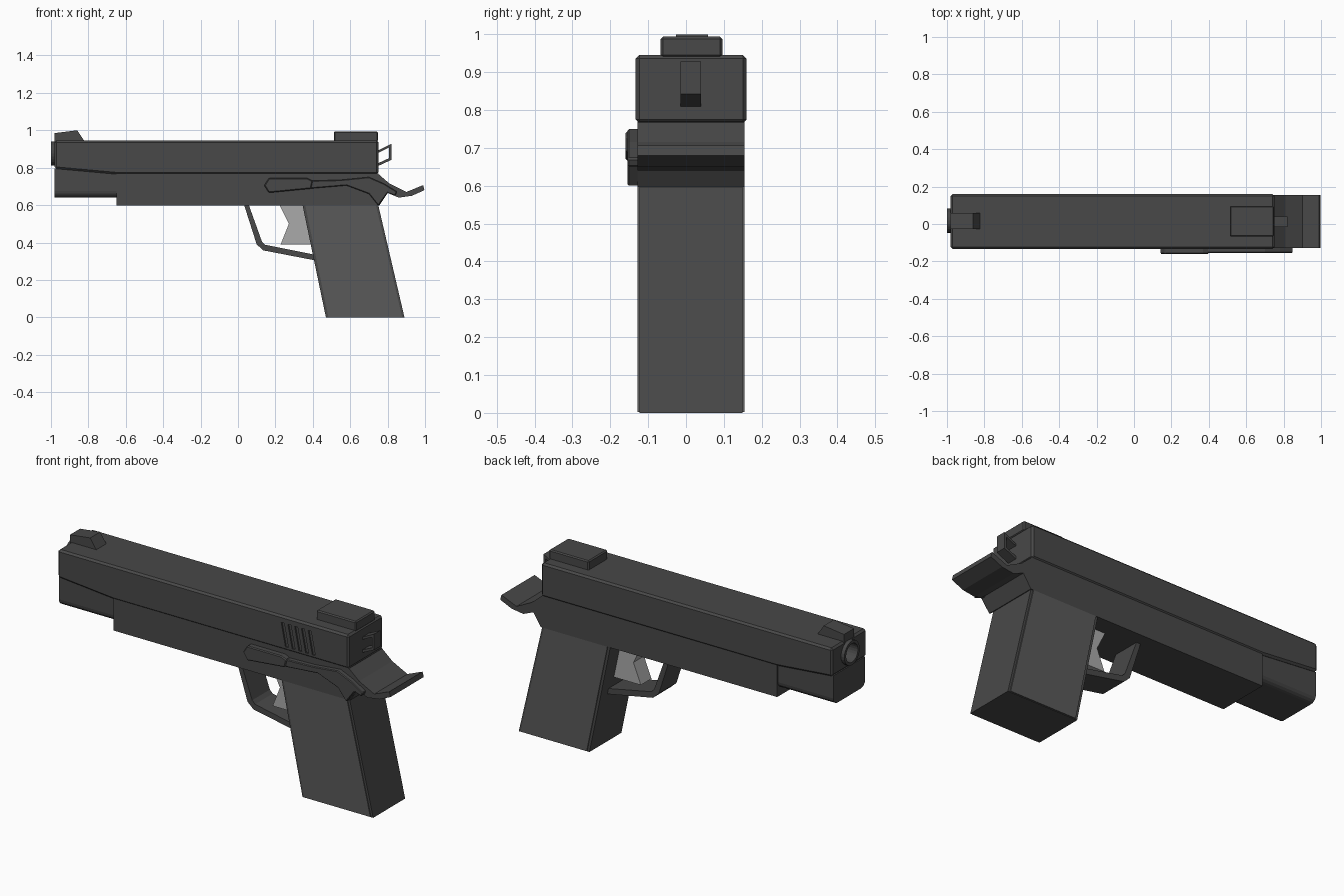
import bpy, bmesh
from math import pi
from mathutils import Matrix

if "Cube" in bpy.data.objects:
    bpy.data.objects.remove(bpy.data.objects["Cube"])

MID = 0.013  # y of the centre plane


def material(name, v):
    m = bpy.data.materials.new(name)
    m.diffuse_color = (v, v, v, 1)
    m.use_nodes = True
    m.node_tree.nodes["Principled BSDF"].inputs["Base Color"].default_value = m.diffuse_color
    return m


DARK = material("dark_metal", 0.065)
PANEL = material("grip_grey", 0.1)
LIGHT = material("light_metal", 0.4)


def finish(bm, name, mat):
    bmesh.ops.recalc_face_normals(bm, faces=bm.faces)
    me = bpy.data.meshes.new(name)
    bm.to_mesh(me)
    bm.free()
    me.materials.append(mat)
    ob = bpy.data.objects.new(name, me)
    bpy.context.collection.objects.link(ob)
    return ob


def add_prism(bm, pts, y0, y1):
    a = [bm.verts.new((x, y0, z)) for x, z in pts]
    b = [bm.verts.new((x, y1, z)) for x, z in pts]
    bm.faces.new(a)
    bm.faces.new(b[::-1])
    for i in range(len(pts)):
        j = (i + 1) % len(pts)
        bm.faces.new((a[i], b[i], b[j], a[j]))


def prism(name, pts, y0, y1, mat=DARK, bevel=0, segments=1):
    """Side profile in x, z pushed from y0 to y1."""
    bm = bmesh.new()
    add_prism(bm, pts, y0, y1)
    ob = finish(bm, name, mat)
    if bevel:
        mod = ob.modifiers.new("bevel", 'BEVEL')
        mod.width = bevel
        mod.segments = segments
    return ob


def cut(ob, cutter):
    mod = ob.modifiers.new("cut", 'BOOLEAN')
    mod.operation = 'DIFFERENCE'
    mod.solver = 'EXACT'
    mod.object = cutter
    cutter.hide_render = True
    cutter.hide_set(True)


def x_cylinder(name, x0, x1, r, y, z):
    bm = bmesh.new()
    bmesh.ops.create_cone(
        bm, cap_ends=True, segments=24, radius1=r, radius2=r, depth=x1 - x0,
        matrix=Matrix.Translation(((x0 + x1) / 2, y, z)) @ Matrix.Rotation(pi / 2, 4, 'Y'))
    return finish(bm, name, DARK)


# Slide, with muzzle bore and slanted grooves on one side
slide = prism("slide", [(-0.98, 0.795), (-0.65, 0.765), (0.75, 0.765),
                        (0.75, 0.946), (-0.98, 0.946)], -0.133, 0.16, bevel=0.01)
bm = bmesh.new()
for i in range(5):
    x = 0.35 + 0.04 * i
    add_prism(bm, [(x, 0.91), (x + 0.018, 0.91), (x + 0.043, 0.785), (x + 0.025, 0.785)],
              -0.2, -0.125)
cut(slide, finish(bm, "groove_cutter", DARK))
cut(slide, x_cylinder("muzzle_cutter", -1.1, -0.85, 0.064, 0.018, 0.876))

# Barrel tube
barrel = x_cylinder("barrel", -1.0, -0.84, 0.065, 0.018, 0.876)
cut(barrel, x_cylinder("bore_cutter", -1.1, -0.88, 0.05, 0.018, 0.876))

# Frame and rounded dust cover
prism("frame", [(-0.65, 0.597), (0.75, 0.597), (0.75, 0.77), (-0.65, 0.77)], -0.128, 0.154)
bm = bmesh.new()
add_prism(bm, [(-0.98, 0.64), (-0.64, 0.64), (-0.64, 0.765), (-0.98, 0.797)], -0.122, 0.148)
low = [e for e in bm.edges if all(v.co.z < 0.65 for v in e.verts)
       and abs(e.verts[0].co.x - e.verts[1].co.x) > 0.1]
bmesh.ops.bevel(bm, geom=low, offset=0.035, segments=4, profile=0.5, affect='EDGES')
finish(bm, "dust_cover", DARK)

# Beavertail behind the frame
prism("beavertail", [(0.74, 0.597), (0.75, 0.767), (0.81, 0.715), (0.9, 0.67), (0.99, 0.707),
                     (0.997, 0.68), (0.93, 0.65), (0.86, 0.64), (0.80, 0.665), (0.755, 0.597)],
      -0.128, 0.154)

# Grip core and side panels
prism("grip", [(0.345, 0.6), (0.75, 0.6), (0.89, 0), (0.47, 0)], -0.123, 0.149)
panel = [(0.36, 0.597), (0.738, 0.597), (0.877, 0.003), (0.483, 0.003)]
for name, y0, y1 in (("grip_panel_front", -0.128, -0.12), ("grip_panel_back", 0.146, 0.154)):
    prism(name, panel, y0, y1, PANEL)

# Trigger and guard
prism("trigger", [(0.22, 0.605), (0.4, 0.605), (0.42, 0.39), (0.228, 0.39), (0.272, 0.5)],
      MID - 0.045, MID + 0.045, LIGHT)
prism("trigger_guard", [(0.033, 0.6), (0.1, 0.39), (0.135, 0.358), (0.42, 0.303), (0.42, 0.333),
                        (0.145, 0.388), (0.128, 0.405), (0.058, 0.6)],
      MID - 0.075, MID + 0.075)

# Sights
prism("front_sight", [(-0.98, 0.94), (-0.98, 0.985), (-0.86, 1.0), (-0.82, 0.94)], -0.027, 0.058)
prism("rear_sight", [(0.512, 0.94), (0.748, 0.94), (0.748, 0.994), (0.512, 0.994)],
      -0.067, 0.096, bevel=0.006)

# Hammer: thin looped strip
prism("hammer", [(0.74, 0.888), (0.82, 0.928), (0.82, 0.842), (0.74, 0.805), (0.74, 0.82),
                 (0.808, 0.851), (0.808, 0.908), (0.74, 0.875)], -0.015, 0.04)

# Slide release and safety plate on the front side
prism("slide_release", [(0.14, 0.705), (0.165, 0.744), (0.37, 0.744), (0.40, 0.73),
                        (0.39, 0.688), (0.165, 0.666)], -0.16, -0.12, bevel=0.005)
prism("safety_lever", [(0.38, 0.73), (0.55, 0.735), (0.70, 0.75), (0.78, 0.715), (0.85, 0.672),
                       (0.84, 0.65), (0.80, 0.665), (0.75, 0.597), (0.70, 0.66), (0.58, 0.705),
                       (0.38, 0.688)], -0.154, -0.12, bevel=0.004)
